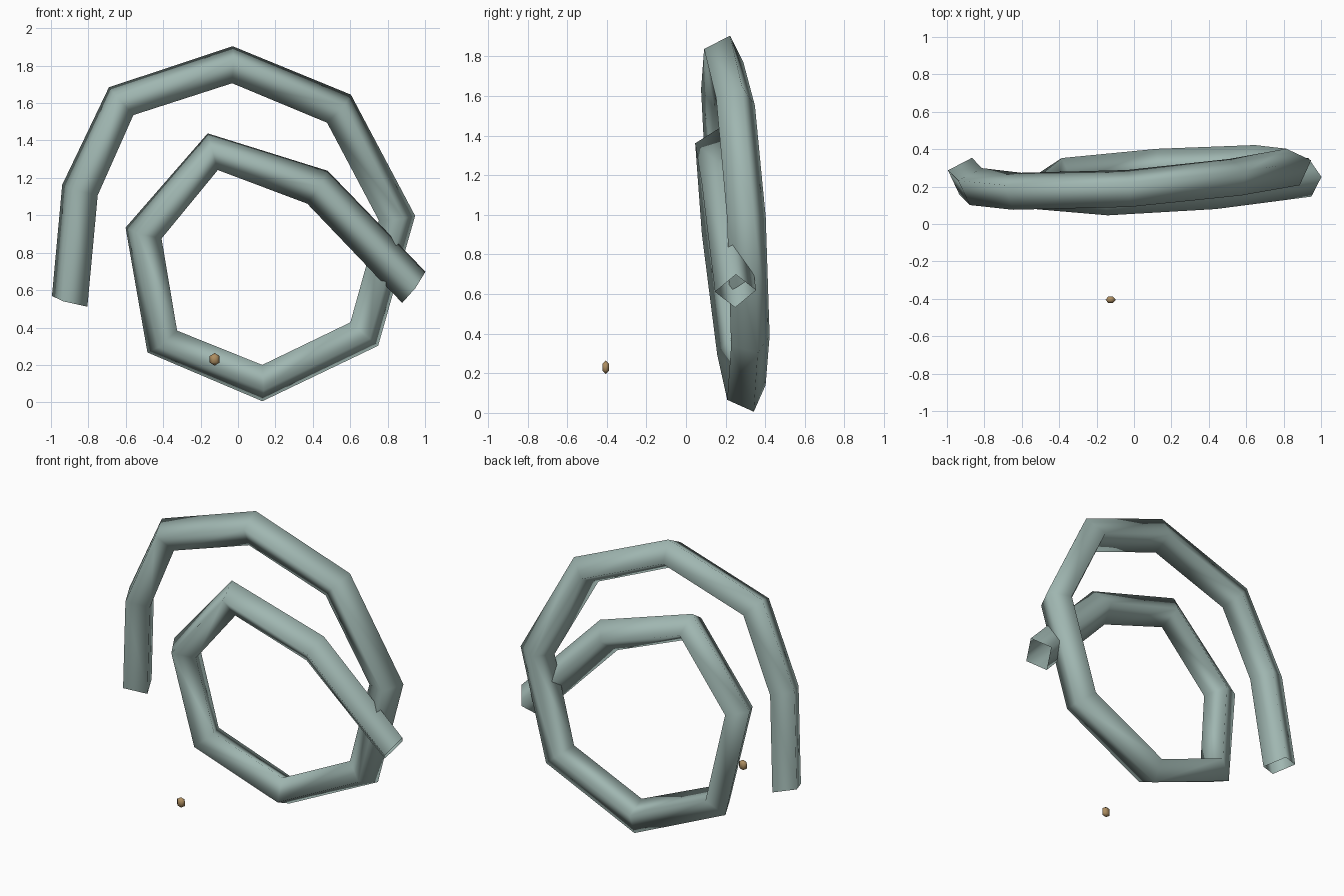
import bpy, bmesh, math
from mathutils import Vector

if "Cube" in bpy.data.objects:
    bpy.data.objects.remove(bpy.data.objects["Cube"])


def material(name, rgb):
    m = bpy.data.materials.new(name)
    m.diffuse_color = (*rgb, 1)
    m.use_nodes = True
    m.node_tree.nodes["Principled BSDF"].inputs["Base Color"].default_value = m.diffuse_color
    return m


def finish(bm, name, mat):
    bmesh.ops.recalc_face_normals(bm, faces=bm.faces)
    for f in bm.faces:
        f.smooth = True
    me = bpy.data.meshes.new(name)
    bm.to_mesh(me)
    bm.free()
    me.materials.append(mat)
    ob = bpy.data.objects.new(name, me)
    bpy.context.collection.objects.link(ob)
    return ob


teal = material("grey teal", (0.35, 0.47, 0.44))
tan = material("tan brown", (0.42, 0.27, 0.12))

# Coil centre line: x, y, z, twist of the square section in degrees
PATH = [
    (-0.90, 0.255, 0.54, 18), (-0.845, 0.20, 1.135, 18), (-0.625, 0.175, 1.61, 18),
    (-0.03, 0.19, 1.805, 18), (0.54, 0.25, 1.57, 19), (0.85, 0.305, 0.985, 20),
    (0.675, 0.325, 0.365, 21), (0.13, 0.305, 0.103, 21), (-0.405, 0.255, 0.325, 19),
    (-0.505, 0.18, 0.905, 15), (-0.135, 0.148, 1.34, 12), (0.425, 0.183, 1.15, 6),
    (0.94, 0.25, 0.615, 1)]
R = 0.104
pts = [Vector(p[:3]) for p in PATH]

# Coil: open-ended four-sided tube swept along the path
bm = bmesh.new()
rings = []
for i, p in enumerate(pts):
    if i == 0:
        t = Vector((0.26, -0.09, 0.96))
    elif i == len(pts) - 1:
        t = Vector((0.80, 0.09, -0.60))
    else:
        t = (p - pts[i - 1]).normalized() + (pts[i + 1] - p).normalized()
    t.normalize()
    out = Vector((-t.z, 0, t.x)).normalized()
    back = t.cross(out).normalized()
    if back.y < 0:
        back = -back
    a0 = math.radians(PATH[i][3])
    rings.append([bm.verts.new(p + R * (math.cos(a0 + k * math.pi / 2) * out
                                        + math.sin(a0 + k * math.pi / 2) * back))
                  for k in range(4)])
for a, b in zip(rings, rings[1:]):
    for k in range(4):
        j = (k + 1) % 4
        bm.faces.new((a[k], a[j], b[j], b[k]))
finish(bm, "coil_tube", teal)

# Bead: small flattened six-sided ball in front of the coil
bm = bmesh.new()
c = Vector((-0.125, -0.405, 0.23))
top = bm.verts.new(c + Vector((0, 0, 0.034)))
bottom = bm.verts.new(c - Vector((0, 0, 0.034)))
hi, lo = [[bm.verts.new(c + Vector((0.027 * math.cos(k * math.pi / 3),
                                    0.019 * math.sin(k * math.pi / 3), z)))
           for k in range(6)] for z in (0.017, -0.017)]
for k in range(6):
    j = (k + 1) % 6
    bm.faces.new((hi[k], hi[j], top))
    bm.faces.new((lo[k], lo[j], hi[j], hi[k]))
    bm.faces.new((lo[j], lo[k], bottom))
finish(bm, "bead", tan)
